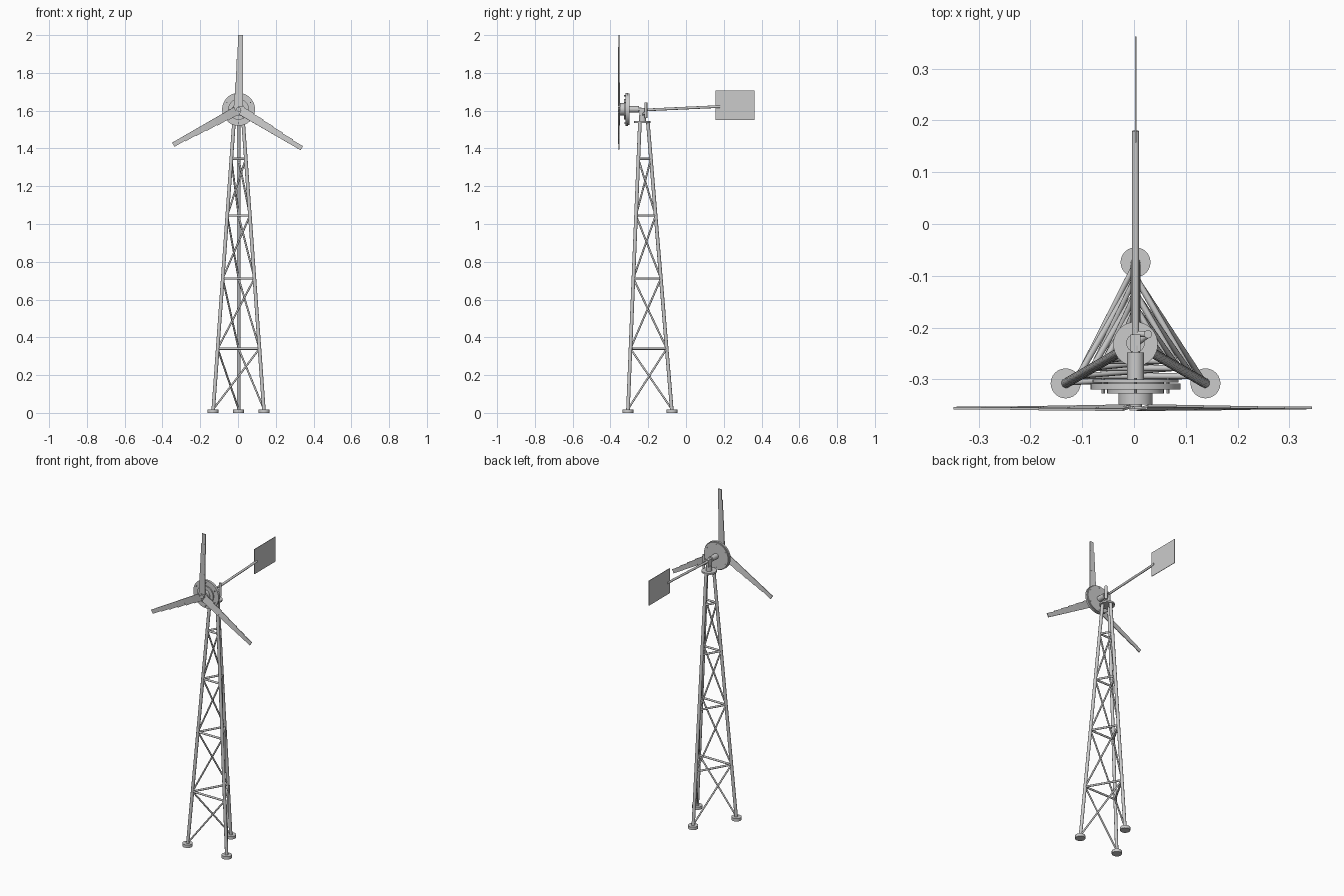
import bpy, math
from mathutils import Vector, Matrix

if "Cube" in bpy.data.objects:
    bpy.data.objects.remove(bpy.data.objects["Cube"])

CX, CY = 0.003, -0.23      # tower axis
HUB_Z = 1.607              # rotor axis height


def tube(name, a, b, r, sides=16):
    """Cylinder running from point a to point b."""
    a, b = Vector(a), Vector(b)
    d = b - a
    bpy.ops.mesh.primitive_cylinder_add(vertices=sides, radius=r, depth=d.length)
    o = bpy.context.object
    o.name = name
    o.matrix_world = Matrix.Translation((a + b) / 2) @ d.to_track_quat('Z', 'Y').to_matrix().to_4x4()
    bpy.ops.object.shade_smooth_by_angle(angle=math.radians(35))
    return o


def box(name, center, size, matrix=None):
    bpy.ops.mesh.primitive_cube_add(size=1)
    o = bpy.context.object
    o.name = name
    local = Matrix.Translation(center) @ Matrix.Diagonal((*size, 1))
    o.data.transform(local)
    if matrix is not None:
        o.matrix_world = matrix
    return o


def along_y(name, y0, y1, r, sides=32):
    return tube(name, (CX, y0, HUB_Z), (CX, y1, HUB_Z), r, sides)


# Three-legged tapering tower
def leg_point(i, z):
    r = 0.156 + (0.028 - 0.156) * z / 1.54
    ang = math.radians(210 + 120 * i)
    return Vector((CX + r * math.cos(ang), CY + r * math.sin(ang), z))


levels = [0.02, 0.34, 0.712, 1.045, 1.345]
for i in range(3):
    foot = leg_point(i, 0)
    tube("foot", foot, foot + Vector((0, 0, 0.018)), 0.029, 24)
    tube("tower_leg", leg_point(i, 0.01), leg_point(i, 1.54), 0.0095)
    for k, z in enumerate(levels):
        if k:
            tube("horizontal_brace", leg_point(i, z), leg_point(i + 1, z), 0.006, 12)
            # one diagonal per face and bay
            tube("diagonal_brace", leg_point(i, levels[k - 1]), leg_point(i + 1, z), 0.005, 12)

# Yaw bearing on the tower top
tube("top_plate", (CX, CY - 0.002, 1.535), (CX, CY - 0.002, 1.545), 0.043, 32)
tube("yaw_bearing", (CX, CY, 1.545), (CX, CY, 1.575), 0.018, 24)
box("yaw_block", (CX, CY, 1.592), (0.019, 0.032, 0.046))

# Generator
along_y("generator_shaft_housing", -0.248, -0.302, 0.0165)
along_y("shaft_stub", -0.235, -0.25, 0.009)
along_y("rear_rotor_disc", -0.300, -0.306, 0.083, 48)
along_y("generator_core", -0.304, -0.328, 0.055)
along_y("front_rotor_disc", -0.308, -0.320, 0.087, 48)
along_y("hub", -0.320, -0.349, 0.033)
along_y("hub_cap", -0.349, -0.360, 0.012, 24)
for i in range(6):
    a = math.radians(30 + 60 * i)
    x, z = CX + 0.072 * math.cos(a), HUB_Z + 0.072 * math.sin(a)
    tube("disc_bolt", (x, -0.298, z), (x, -0.328, z), 0.003, 8)

# Three blades stepped in width and pitch, straight along one edge
steps = 6
for b in range(3):
    turn = Matrix.Translation((CX, -0.355, HUB_Z)) @ Matrix.Rotation(math.radians(120 * b), 4, 'Y')
    r0 = 0.015
    seg = (2.0 - HUB_Z - r0) / steps
    for s in range(steps):
        w = 0.046 - 0.0042 * s
        pitch = Matrix.Rotation(math.radians(-10 + 1.6 * s), 4, 'Z')
        box("blade_segment", (0.023 - w / 2, 0, r0 + seg * (s + 0.5)),
            (w, 0.0045, seg), turn @ pitch)

# Tail hinge, boom and vane
tube("tail_hinge", (CX + 0.024, -0.213, 1.56), (CX + 0.024, -0.213, 1.643), 0.008)
tube("hinge_arm", (CX, CY, 1.58), (CX + 0.024, -0.213, 1.59), 0.007, 12)
tube("boom_bracket", (CX, -0.212, 1.605), (CX + 0.024, -0.213, 1.605), 0.006, 12)
tube("tail_boom", (CX, -0.215, 1.604), (CX, 0.18, 1.622), 0.007)
box("tail_vane", (CX, 0.26, 1.628), (0.003, 0.205, 0.155))
